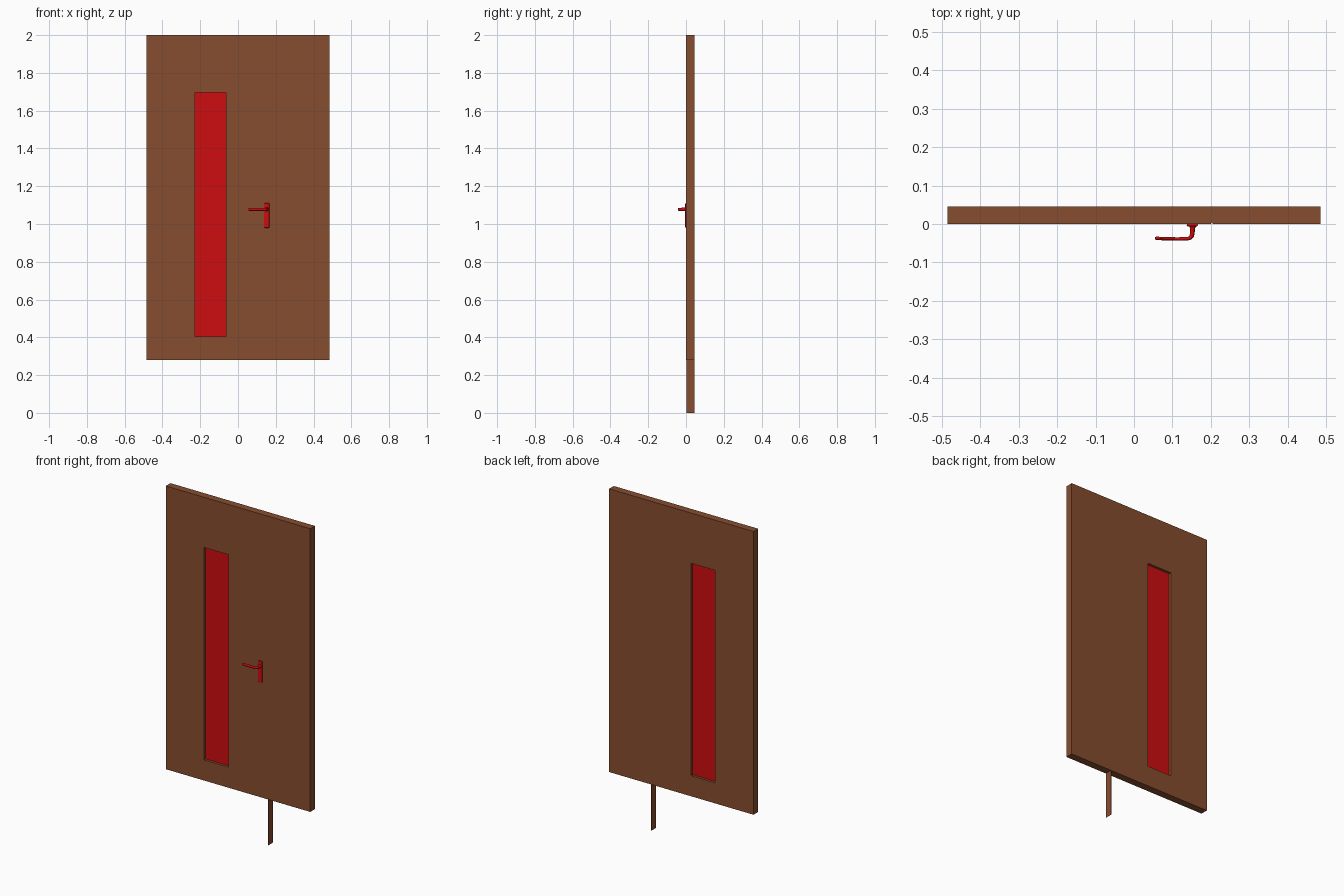
import bpy, bmesh, math
from mathutils import Vector

if "Cube" in bpy.data.objects:
    bpy.data.objects.remove(bpy.data.objects["Cube"])


def material(name, rgb):
    m = bpy.data.materials.new(name)
    m.diffuse_color = (*rgb, 1)
    m.use_nodes = True
    m.node_tree.nodes["Principled BSDF"].inputs["Base Color"].default_value = m.diffuse_color
    return m


BROWN = material("wood_brown", (0.24, 0.074, 0.028))
RED = material("bright_red", (0.62, 0.004, 0.005))


def add_object(name, bm, mat):
    bmesh.ops.recalc_face_normals(bm, faces=bm.faces)
    mesh = bpy.data.meshes.new(name)
    bm.to_mesh(mesh)
    bm.free()
    mesh.materials.append(mat)
    ob = bpy.data.objects.new(name, mesh)
    bpy.context.collection.objects.link(ob)
    return ob


def box(name, lo, hi, mat):
    bm = bmesh.new()
    bmesh.ops.create_cube(bm, size=1)
    for v in bm.verts:
        v.co = Vector([(a + b) / 2 + c * (b - a) for a, b, c in zip(lo, hi, v.co)])
    return add_object(name, bm, mat)


def smooth(ob):
    bpy.ops.object.select_all(action='DESELECT')
    ob.select_set(True)
    bpy.context.view_layer.objects.active = ob
    bpy.ops.object.shade_smooth_by_angle(angle=math.radians(40))


# Door slab with a window opening and a narrow front seam
FRONT, BACK = 0.0, 0.045
door = box("door_panel", (-0.485, FRONT, 0.28), (0.485, BACK, 2.0), BROWN)
cutters = [
    box("window_cutter", (-0.228, -0.1, 0.405), (-0.064, 0.1, 1.695), BROWN),
    box("seam_cutter", (0.2, -0.1, 0.1), (0.204, 0.004, 2.1), BROWN),
]
for c in cutters:
    mod = door.modifiers.new(c.name, 'BOOLEAN')
    mod.operation, mod.solver, mod.object = 'DIFFERENCE', 'EXACT', c
    c.hide_render = True
    c.hide_viewport = True

# Recessed window pane
box("window_pane", (-0.228, 0.015, 0.405), (-0.064, 0.030, 1.695), RED)

# Thin strip hanging below the seam
box("bottom_strip", (0.2005, 0.003, 0.0), (0.2020, BACK, 0.28), BROWN)

# Handle back plate with rounded corners
plate = box("handle_plate", (0.137, -0.006, 0.98), (0.166, FRONT, 1.11), RED)
bev = plate.modifiers.new("rounded_corners", 'BEVEL')
bev.width, bev.segments, bev.limit_method = 0.003, 3, 'ANGLE'

# Lever: oval sections swept along a bent path (x, y, half thickness, half height)
path = [(0.152, -0.004, 0.010, 0.011), (0.152, -0.010, 0.007, 0.009),
        (0.1515, -0.024, 0.006, 0.008), (0.150, -0.031, 0.0058, 0.008),
        (0.146, -0.0362, 0.0052, 0.008), (0.138, -0.0385, 0.0046, 0.008),
        (0.115, -0.0388, 0.0043, 0.008), (0.080, -0.0385, 0.0043, 0.008),
        (0.058, -0.0370, 0.0043, 0.008), (0.055, -0.0368, 0.003, 0.006)]
SIDES = 16
bm = bmesh.new()
rings = []
for i, (x, y, a, b) in enumerate(path):
    p, q = path[max(i - 1, 0)], path[min(i + 1, len(path) - 1)]
    t = Vector((q[0] - p[0], q[1] - p[1])).normalized()
    ring = []
    for k in range(SIDES):
        ang = 2 * math.pi * k / SIDES
        s = a * math.cos(ang)
        ring.append(bm.verts.new((x - t.y * s, y + t.x * s, 1.078 + b * math.sin(ang))))
    rings.append(ring)
for r0, r1 in zip(rings, rings[1:]):
    for k in range(SIDES):
        n = (k + 1) % SIDES
        bm.faces.new((r0[k], r0[n], r1[n], r1[k]))
bm.faces.new(rings[0])
bm.faces.new(rings[-1])
smooth(add_object("handle_lever", bm, RED))
